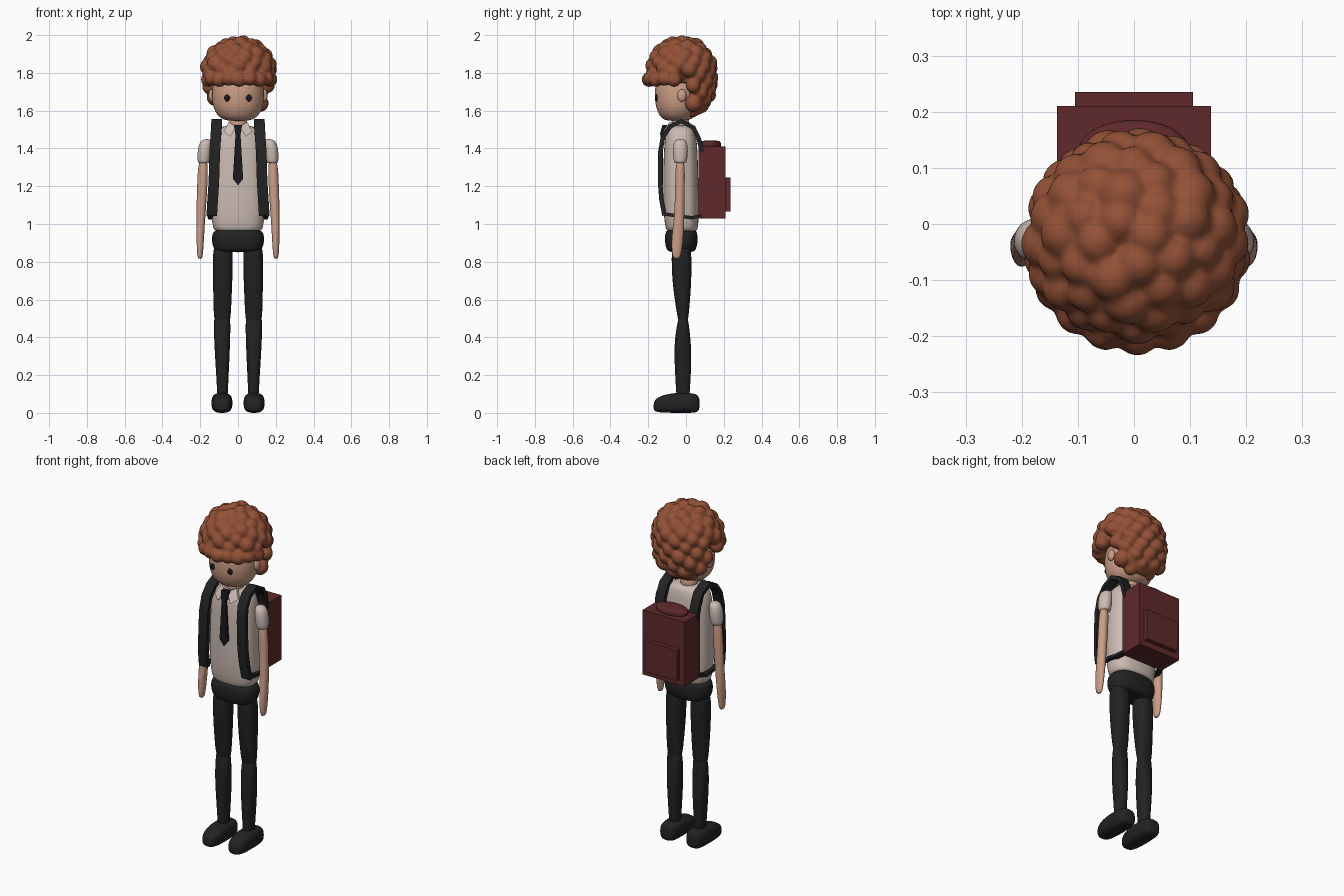
import bpy, bmesh, math, random
from mathutils import Vector, Matrix

if "Cube" in bpy.data.objects:
    bpy.data.objects.remove(bpy.data.objects["Cube"])

random.seed(4)


def material(name, rgb):
    m = bpy.data.materials.new(name)
    m.diffuse_color = (*rgb, 1)
    m.use_nodes = True
    m.node_tree.nodes["Principled BSDF"].inputs["Base Color"].default_value = m.diffuse_color
    return m


SKIN = material("skin", (0.60, 0.34, 0.235))
SHIRT = material("shirt cream", (0.60, 0.50, 0.45))
BLACK = material("trouser black", (0.016, 0.016, 0.016))
TIE = material("tie black", (0.010, 0.010, 0.013))
HAIR = material("hair ginger", (0.29, 0.082, 0.037))
PACK = material("backpack red", (0.115, 0.022, 0.024))


def finish(bm, name, mat, smooth=True, subsurf=0):
    bmesh.ops.recalc_face_normals(bm, faces=bm.faces[:])
    me = bpy.data.meshes.new(name)
    bm.to_mesh(me)
    bm.free()
    me.materials.append(mat)
    ob = bpy.data.objects.new(name, me)
    bpy.context.collection.objects.link(ob)
    if subsurf:
        ob.modifiers.new("round", 'SUBSURF').levels = subsurf
        ob.modifiers["round"].render_levels = subsurf
    if smooth:
        bpy.context.view_layer.objects.active = ob
        ob.select_set(True)
        bpy.ops.object.shade_smooth_by_angle(angle=math.radians(45))
        ob.select_set(False)
        if subsurf:
            me.polygons.foreach_set("use_smooth", [True] * len(me.polygons))
    return ob


def bridge(bm, rings):
    """Skin closed rings of points and cap both ends."""
    rings = [[bm.verts.new(p) for p in r] for r in rings]
    n = len(rings[0])
    for a, b in zip(rings, rings[1:]):
        for i in range(n):
            bm.faces.new((a[i], a[(i + 1) % n], b[(i + 1) % n], b[i]))
    bm.faces.new(rings[0])
    bm.faces.new(rings[-1])


def loft(name, mat, sections, power=2.0, along_y=False, n=16):
    """Rounded body; each section is (position, centre a, centre b, radius a, radius b)."""
    rings = []
    for h, ca, cb, ra, rb in sections:
        ring = []
        for i in range(n):
            a = 2 * math.pi * i / n
            c, s = math.cos(a), math.sin(a)
            u = ca + ra * math.copysign(abs(c) ** (2 / power), c)
            v = cb + rb * math.copysign(abs(s) ** (2 / power), s)
            ring.append((u, h, v) if along_y else (u, v, h))
        rings.append(ring)
    bm = bmesh.new()
    bridge(bm, rings)
    return finish(bm, name, mat, subsurf=2)


def add_ball(bm, c, r, seg=3):
    r = r if isinstance(r, tuple) else (r, r, r)
    m = Matrix.Translation(c) @ Matrix.Diagonal((*r, 1))
    bmesh.ops.create_icosphere(bm, subdivisions=seg, radius=1, matrix=m)


def ball(name, mat, c, r):
    bm = bmesh.new()
    add_ball(bm, c, r, 4)
    return finish(bm, name, mat)


def box(name, mat, lo, hi):
    bm = bmesh.new()
    lo, hi = Vector(lo), Vector(hi)
    m = Matrix.Translation((lo + hi) / 2) @ Matrix.Diagonal((*(hi - lo), 1))
    bmesh.ops.create_cube(bm, size=1, matrix=m)
    return finish(bm, name, mat, smooth=False)


def plate(name, mat, pts, depth):
    """Flat outline of (x, y, z) points thickened towards the back."""
    bm = bmesh.new()
    bridge(bm, [pts, [(x, y + depth, z) for x, y, z in pts]])
    return finish(bm, name, mat, smooth=False)


def strap(name, mat, path, width, thick):
    """Flat band following (x, y, z) points."""
    rings = []
    pts = [Vector(p) for p in path]
    for i, p in enumerate(pts):
        t = pts[min(i + 1, len(pts) - 1)] - pts[max(i - 1, 0)]
        nrm = Vector((0, -t.z, t.y)).normalized() * thick / 2
        w = Vector((width / 2, 0, 0))
        rings.append([p - w - nrm, p + w - nrm, p + w + nrm, p - w + nrm])
    bm = bmesh.new()
    bridge(bm, rings)
    return finish(bm, name, mat)


# Head and neck
loft("head", SKIN, [(1.545, 0, -0.05, 0.055, 0.05), (1.56, 0, -0.045, 0.10, 0.09),
                    (1.61, 0, -0.04, 0.136, 0.122), (1.68, 0, -0.04, 0.142, 0.13),
                    (1.75, 0, -0.04, 0.138, 0.125), (1.82, 0, -0.04, 0.09, 0.08)])
loft("neck", SKIN, [(1.48, 0, -0.03, 0.055, 0.055), (1.58, 0, -0.03, 0.05, 0.05)])

# Torso and hips
loft("shirt", SHIRT, [(0.955, 0, -0.022, 0.118, 0.075), (0.975, 0, -0.022, 0.135, 0.088),
                      (1.06, 0, -0.026, 0.146, 0.096), (1.25, 0, -0.028, 0.143, 0.095),
                      (1.42, 0, -0.028, 0.138, 0.09), (1.49, 0, -0.028, 0.122, 0.078),
                      (1.525, 0, -0.03, 0.08, 0.062)], power=2.6)
loft("hips", BLACK, [(0.85, 0, -0.025, 0.10, 0.06), (0.862, 0, -0.025, 0.13, 0.08),
                     (0.91, 0, -0.025, 0.143, 0.09), (0.955, 0, -0.025, 0.138, 0.086),
                     (0.972, 0, -0.025, 0.115, 0.075)], power=2.6)

for s, side in ((-1, "right"), (1, "left")):
    # Legs and shoes
    loft(side + "_thigh", BLACK, [(0.475, s * .083, -.015, .03, .018), (0.49, s * .083, -.015, .044, .027),
                                  (0.56, s * .083, -.018, .048, .037), (0.70, s * .081, -.022, .052, .052),
                                  (0.82, s * .080, -.024, .054, .054), (0.90, s * .080, -.024, .05, .05)], 2.4)
    loft(side + "_shin", BLACK, [(0.07, s * .082, -.016, .028, .035), (0.12, s * .082, -.016, .029, .037),
                                 (0.28, s * .083, -.016, .038, .047), (0.40, s * .084, -.018, .044, .043),
                                 (0.50, s * .084, -.015, .045, .026), (0.52, s * .084, -.015, .035, .018)], 2.4)
    loft(side + "_shoe", BLACK, [(-0.172, s * .085, .034, .02, .018), (-0.16, s * .085, .041, .042, .037),
                                 (-0.11, s * .085, .050, .056, .050), (-0.03, s * .085, .054, .057, .055),
                                 (0.04, s * .085, .052, .053, .053), (0.065, s * .085, .05, .042, .044),
                                 (0.072, s * .085, .048, .02, .022)], 2.9, along_y=True)
    # Arms and sleeves
    loft(side + "_arm", SKIN, [(0.815, s * .201, -.05, .009, .014), (0.835, s * .201, -.05, .016, .025),
                               (0.92, s * .200, -.046, .020, .033), (1.02, s * .198, -.036, .024, .028),
                               (1.18, s * .190, -.032, .028, .025), (1.36, s * .183, -.03, .028, .027)])
    loft(side + "_sleeve", SHIRT, [(1.32, s * .181, -.03, .026, .028), (1.33, s * .181, -.03, .035, .036),
                                   (1.385, s * .177, -.03, .038, .042), (1.43, s * .172, -.03, .034, .038),
                                   (1.45, s * .163, -.03, .022, .022)])
    # Ears and eyes
    ball(side + "_ear", SKIN, (s * .140, -.022, 1.68), (.016, .024, .033))
    ball(side + "_eye", TIE, (s * .058, -.157, 1.667), (.015, .008, .018))
    # Shirt collar flap
    plate(side + "_collar", SHIRT, [(s * .006, -.108, 1.515), (s * .05, -.085, 1.54),
                                    (s * .076, -.108, 1.49), (s * .042, -.132, 1.462)], .015)
    # Backpack shoulder strap, over the shoulder and under the arm
    strap(side + "_strap", BLACK, [(s * .112, .085, 1.38), (s * .112, .068, 1.45), (s * .112, .04, 1.51),
                                   (s * .113, -.025, 1.545), (s * .114, -.085, 1.515), (s * .118, -.122, 1.46),
                                   (s * .123, -.136, 1.38), (s * .128, -.137, 1.22), (s * .134, -.13, 1.13),
                                   (s * .139, -.114, 1.045)], .056, .024)
    strap(side + "_lower_strap", BLACK, [(s * .147, -.125, 1.055), (s * .147, -.06, 1.045),
                                         (s * .142, .03, 1.033), (s * .122, .085, 1.045)], .03, .018)

# Tie
plate("tie_knot", TIE, [(-.022, -.125, 1.525), (.022, -.125, 1.525), (.014, -.138, 1.475),
                        (-.014, -.138, 1.475)], .03)
plate("tie_blade", TIE, [(-.013, -.134, 1.48), (.013, -.134, 1.48), (.027, -.134, 1.24),
                         (0, -.134, 1.205), (-.027, -.134, 1.24)], .012)

# Backpack with pocket and domed top
box("backpack", PACK, (-.137, .066, 1.03), (.137, .21, 1.41))
box("backpack_pocket", PACK, (-.105, .205, 1.065), (.105, .235, 1.245))
loft("backpack_top", PACK, [(1.39, 0, .13, .1, .056), (1.425, 0, .13, .103, .058),
                            (1.438, 0, .13, .096, .053), (1.442, 0, .13, .07, .035)])

# Curly hair: core volumes, curls scattered over them, and a fringe, fused together
bm = bmesh.new()
add_ball(bm, (0.005, -.03, 1.835), (.165, .15, .135))
add_ball(bm, (0, .055, 1.70), (.14, .075, .125))
COUNT = 96
for i in range(COUNT):
    t = 1 - 2 * (i + .5) / COUNT
    a = i * math.pi * (3 - math.sqrt(5))
    low = t < 0
    r = math.sqrt(1 - abs(t) ** (3.5 if low else 2))
    p = Vector((.005 + .165 * r * math.cos(a), -.022 + .152 * r * math.sin(a), 1.80 + t * (.212 if low else .162)))
    if t < -.05 and p.y < .025:
        continue
    add_ball(bm, p, random.uniform(.037, .047))
for i in range(9):
    a = math.radians(-80 + 20 * i)
    add_ball(bm, (.006 + .165 * math.sin(a), -.035 - .16 * math.cos(a), 1.765 + .006 * (i % 2)), .040)
hair = finish(bm, "curly_hair", HAIR)
fuse = hair.modifiers.new("fuse", 'REMESH')
fuse.mode, fuse.voxel_size, fuse.use_smooth_shade = 'VOXEL', .008, True
soft = hair.modifiers.new("soften", 'SMOOTH')
soft.factor, soft.iterations = .5, 3
